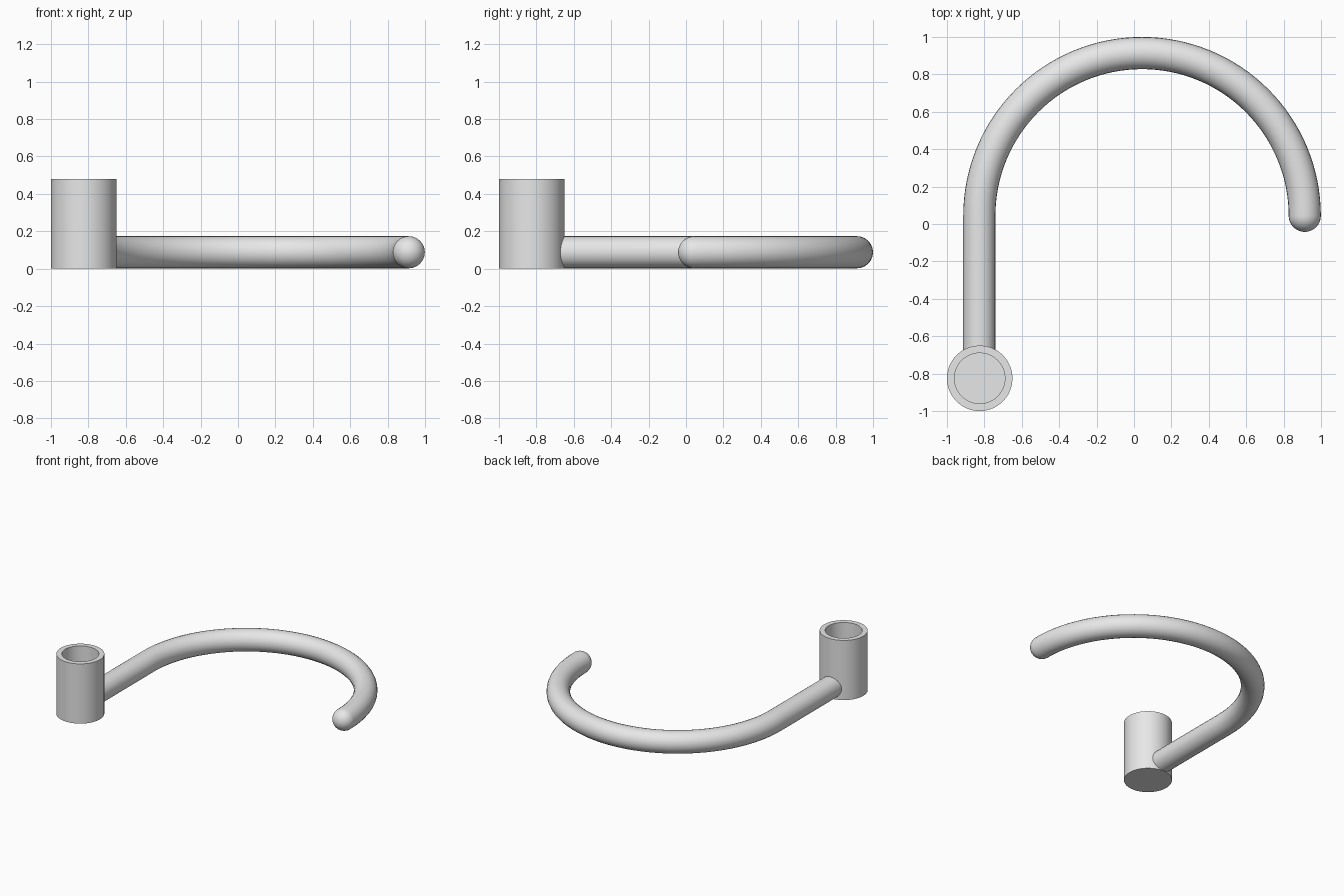
import bpy, bmesh
from math import pi, sin, cos
from mathutils import Vector

default = bpy.data.objects.get("Cube")
if default:
    bpy.data.objects.remove(default)

grey = bpy.data.materials.new("light_grey")
grey.use_nodes = True
colour = (0.8, 0.8, 0.8, 1)
grey.diffuse_color = colour
grey.node_tree.nodes["Principled BSDF"].inputs["Base Color"].default_value = colour


def finish(obj):
    """Select the object and shade it smooth with sharp rims."""
    bpy.ops.object.select_all(action='DESELECT')
    obj.select_set(True)
    bpy.context.view_layer.objects.active = obj
    if obj.type == 'CURVE':
        bpy.ops.object.convert(target='MESH')
        obj = bpy.context.object
    bpy.ops.object.shade_smooth_by_angle(angle=pi / 6)


# Open cup with a closed floor, turned from a profile
OUTER, INNER, HEIGHT, FLOOR = 0.175, 0.135, 0.48, 0.04
profile = [(0, 0), (OUTER, 0), (OUTER, HEIGHT), (INNER, HEIGHT), (INNER, FLOOR), (0, FLOOR)]
bm = bmesh.new()
verts = [bm.verts.new((r, 0, z)) for r, z in profile]
edges = [bm.edges.new(pair) for pair in zip(verts, verts[1:])]
bmesh.ops.spin(bm, geom=verts + edges, cent=(0, 0, 0), axis=(0, 0, 1),
               angle=2 * pi, steps=64, use_duplicate=False)
bmesh.ops.remove_doubles(bm, verts=bm.verts, dist=0.0001)
bmesh.ops.recalc_face_normals(bm, faces=bm.faces)
mesh = bpy.data.meshes.new("cup")
bm.to_mesh(mesh)
bm.free()
mesh.materials.append(grey)
cup = bpy.data.objects.new("cup", mesh)
cup.location = (-0.825, -0.825, 0)
bpy.context.collection.objects.link(cup)
finish(cup)

# Hooked rod: straight shank, half-circle bend, rounded tip
ROD, BEND, Z = 0.086, 0.87, 0.088
centre = Vector((0.043, 0.044, Z))
path = [(Vector((centre.x - BEND, -0.685, Z)), 1)]
for i in range(65):
    a = pi - pi * i / 64
    path.append((centre + BEND * Vector((cos(a), sin(a), 0)), 1))
tip = path[-1][0]
for i in range(1, 13):
    a = pi / 2 * min(i / 12, 0.99)
    path.append((tip - Vector((0, ROD * sin(a), 0)), cos(a)))

curve = bpy.data.curves.new("hooked_rod", 'CURVE')
curve.dimensions = '3D'
curve.bevel_depth = ROD
curve.bevel_resolution = 10
curve.use_fill_caps = True
spline = curve.splines.new('POLY')
spline.points.add(len(path) - 1)
for point, (co, radius) in zip(spline.points, path):
    point.co = (*co, 1)
    point.radius = radius
curve.materials.append(grey)
rod = bpy.data.objects.new("hooked_rod", curve)
bpy.context.collection.objects.link(rod)
finish(rod)
